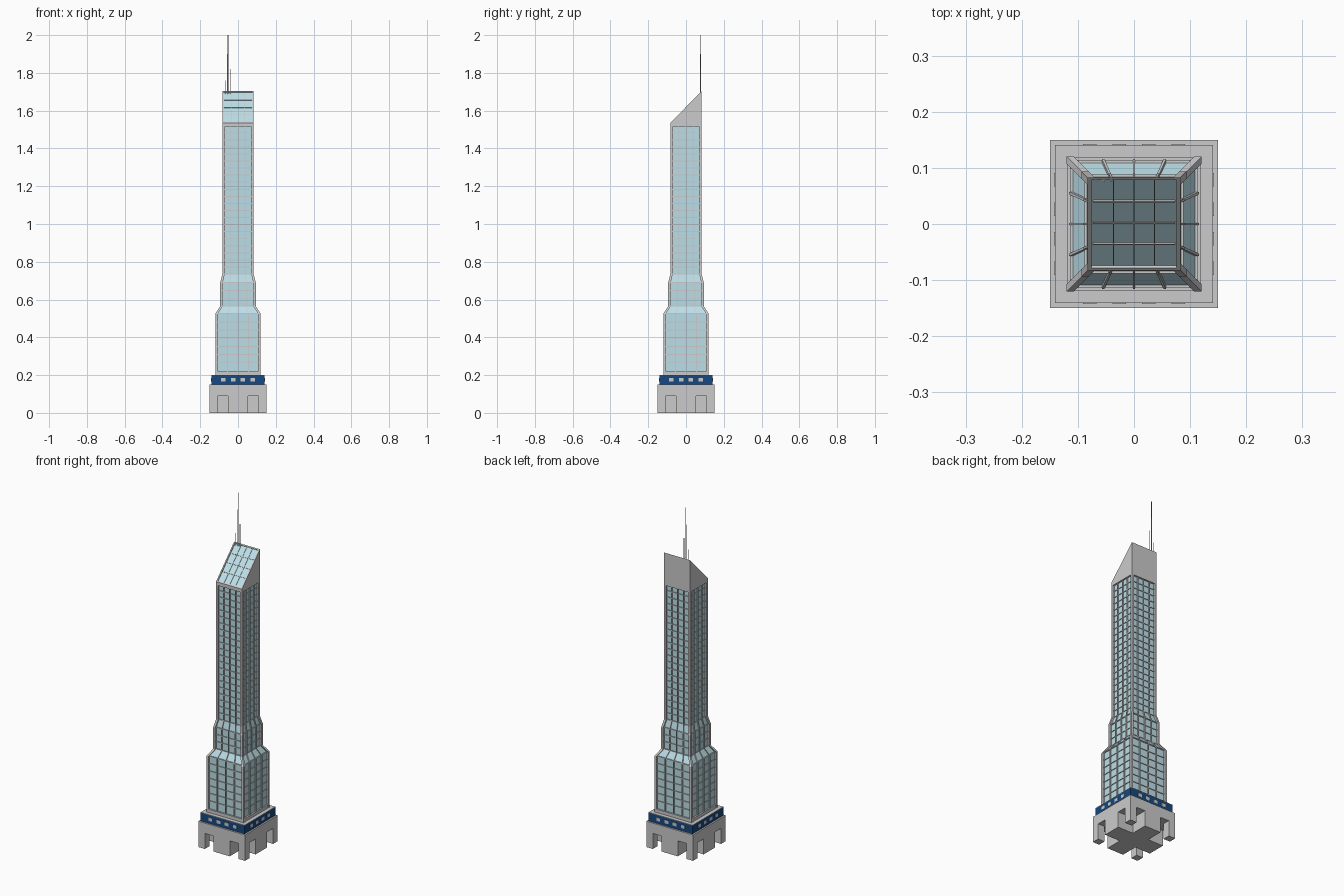
import bpy, bmesh, math
from mathutils import Matrix, Vector

if "Cube" in bpy.data.objects:
    bpy.data.objects.remove(bpy.data.objects["Cube"])


def mat(name, col):
    m = bpy.data.materials.new(name)
    m.diffuse_color = (*col, 1)
    m.use_nodes = True
    m.node_tree.nodes["Principled BSDF"].inputs["Base Color"].default_value = m.diffuse_color
    return m


GLASS = mat("glass_blue", (0.50, 0.74, 0.81))
NAVY = mat("navy", (0.008, 0.065, 0.22))


def finish(bm, name, *mats):
    bmesh.ops.recalc_face_normals(bm, faces=bm.faces)
    me = bpy.data.meshes.new(name)
    bm.to_mesh(me)
    bm.free()
    for m in mats:
        me.materials.append(m)
    ob = bpy.data.objects.new(name, me)
    bpy.context.collection.objects.link(ob)
    return ob


def loft(bm, rings, M=Matrix()):
    """Skin equal-length point rings and cap both ends."""
    vs = [[bm.verts.new(M @ Vector(p)) for p in r] for r in rings]
    n = len(vs[0])
    for a, b in zip(vs, vs[1:]):
        for i in range(n):
            j = (i + 1) % n
            bm.faces.new((a[i], a[j], b[j], b[i]))
    bm.faces.new(vs[0])
    bm.faces.new(vs[-1])


def rect(x0, x1, y0, y1, z):
    return [(x0, y0, z), (x1, y0, z), (x1, y1, z), (x0, y1, z)]


def slab(bm, h, z0, z1):
    loft(bm, [rect(-h, h, -h, h, z) for z in (z0, z1)])


SIDES = [Matrix.Rotation(k * math.pi / 2, 4, 'Z') for k in range(4)]
# Tower outline: (height, half width)
OUTLINE = [(0.20, 0.120), (0.525, 0.120), (0.565, 0.094),
           (0.69, 0.094), (0.735, 0.083), (1.52, 0.083)]


def half_at(z):
    for (z0, h0), (z1, h1) in zip(OUTLINE, OUTLINE[1:]):
        if z <= z1:
            return h0 + (h1 - h0) * (z - z0) / (z1 - z0)
    return OUTLINE[-1][1]


# Stone base with L-shaped passages around four corner piers
bm = bmesh.new()
slab(bm, 0.15, 0, 0.15)
base = finish(bm, "stone_base")
bm = bmesh.new()
ell = [(.052, .052), (.2, .052), (.2, .108), (.108, .108), (.108, .2), (.052, .2)]
for M in SIDES:
    loft(bm, [[(x, y, z) for x, y in ell] for z in (-0.05, 0.09)], M)
cutter = finish(bm, "passage_cutter")
cutter.hide_render = True
mod = base.modifiers.new("passages", 'BOOLEAN')
mod.object = cutter
mod.operation = 'DIFFERENCE'
mod.solver = 'EXACT'
bpy.context.view_layer.objects.active = base
bpy.ops.object.modifier_apply(modifier=mod.name)
bpy.data.objects.remove(cutter)

# Navy storey with small windows and a grey ledge
bm = bmesh.new()
slab(bm, 0.141, 0.15, 0.198)
finish(bm, "navy_storey", NAVY)
bm = bmesh.new()
slab(bm, 0.141, 0.198, 0.201)
finish(bm, "storey_ledge")
bm = bmesh.new()
for M in SIDES:
    for x in (-0.079, -0.026, 0.026, 0.079):
        loft(bm, [rect(x - .012, x + .012, -.1425, -.135, z) for z in (.166, .185)], M)
finish(bm, "storey_windows")

# Glass body
bm = bmesh.new()
loft(bm, [rect(-h + .010, h - .010, -h + .010, h - .010, z) for z, h in OUTLINE])
finish(bm, "glass_body", GLASS)

# Corner posts and upright mullions following the outline
posts, mullions = bmesh.new(), bmesh.new()
for M in SIDES:
    loft(posts, [rect(h - .013, h, -h, -h + .013, z) for z, h in OUTLINE], M)
    for t in (-0.46, 0, 0.46):
        loft(mullions, [rect(t * h - .0022, t * h + .0022, -h + .004, -h + .015, z)
                        for z, h in OUTLINE], M)
finish(posts, "corner_posts")
finish(mullions, "mullions")

# Floor bands
bm = bmesh.new()
levels = [0.222 + 0.0433 * i for i in range(1, 8)] + [0.565, 0.607, 0.648, 0.69]
levels += [0.735 + 0.0374 * i for i in range(21)]
for z in levels:
    slab(bm, half_at(z) - .006, z - .0025, z + .0025)
finish(bm, "floor_bands")
bm = bmesh.new()
slab(bm, 0.119, 0.2, 0.22)
finish(bm, "tower_plinth")

# Wedge crown with recessed sloping skylight
H, Z0, Z1 = 0.083, 1.535, 1.704
bm = bmesh.new()
prof = [(-H, 1.515), (H, 1.515), (H, Z1), (-H, Z0)]
loft(bm, [[(x, y, z) for y, z in prof] for x in (-H, H)])
bmesh.ops.recalc_face_normals(bm, faces=bm.faces)
slope = max(bm.faces, key=lambda f: f.normal.z)
bmesh.ops.inset_region(bm, faces=[slope], thickness=0.010)
bmesh.ops.inset_region(bm, faces=[slope], thickness=0.0005, depth=-0.005)
slope.material_index = 1
grey = mat("plain_grey", (0.8, 0.8, 0.8))
finish(bm, "crown", grey, GLASS)

# Skylight bars lie in the slope plane
length = math.hypot(2 * H, Z1 - Z0)
M = Matrix.Translation((0, 0, (Z0 + Z1) / 2)) @ \
    Matrix.Rotation(math.atan2(Z1 - Z0, 2 * H), 4, 'X')
L = length / 2 - 0.010
bm = bmesh.new()
for t in (-0.5, 0, 0.5):
    loft(bm, [rect(t * .073 - .001, t * .073 + .001, -L, L, z) for z in (-.006, -.003)], M)
    loft(bm, [rect(-.073, .073, t * L - .0015, t * L + .0015, z) for z in (-.006, -.002)], M)
finish(bm, "skylight_bars")

# Antennas on the high rear edge
for i, (x, r, top) in enumerate([(-.053, .0014, 2.0), (-.055, .0022, 1.9),
                                 (-.041, .0018, 1.82), (-.068, .0018, 1.76)]):
    bpy.ops.mesh.primitive_cylinder_add(vertices=8, radius=r, depth=top - 1.68,
                                        location=(x, 0.077, (top + 1.68) / 2))
    bpy.context.object.name = f"antenna_{i + 1}"
